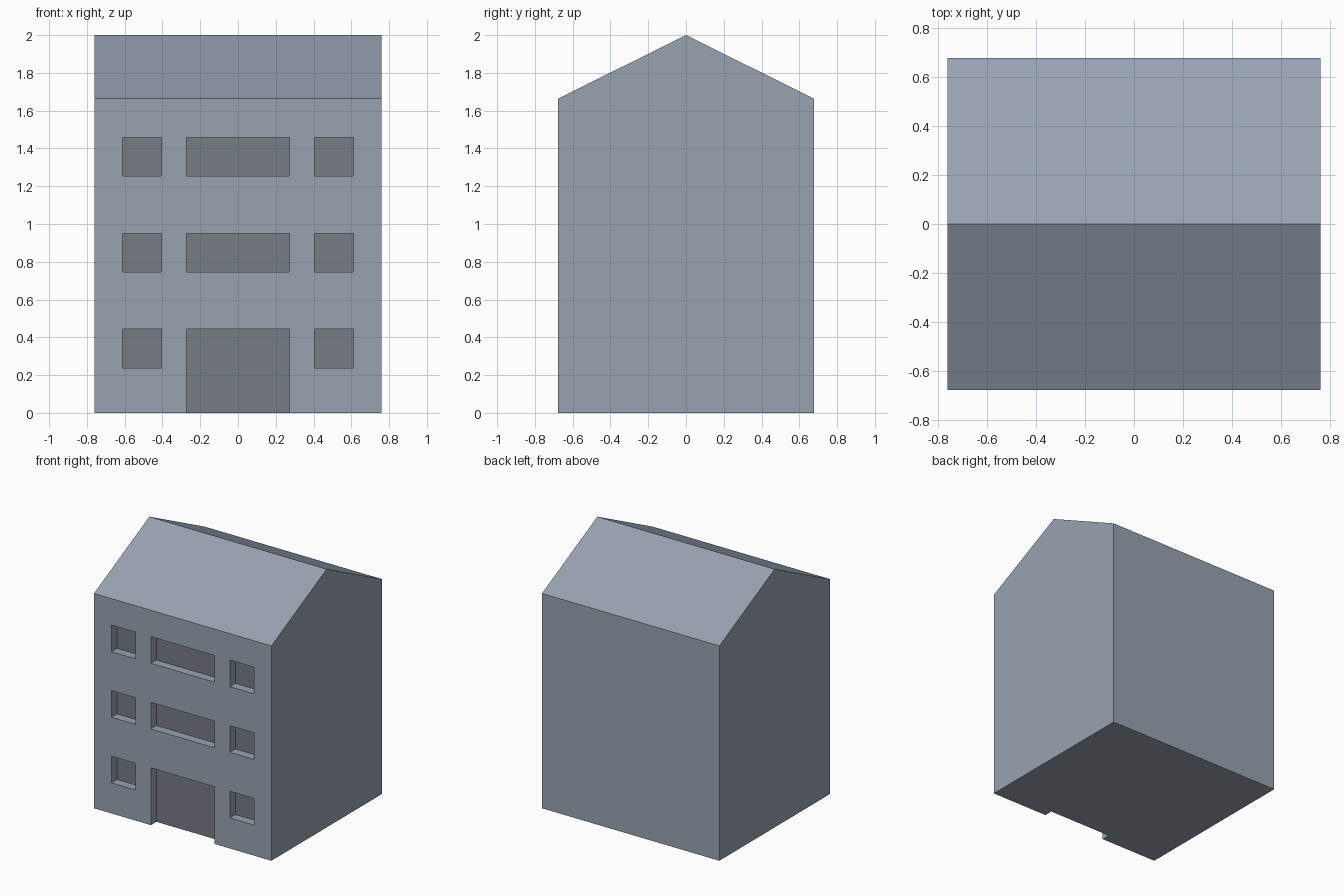
import bpy
import bmesh
from mathutils import Matrix, Vector

if "Cube" in bpy.data.objects:
    bpy.data.objects.remove(bpy.data.objects["Cube"])

HX, HY = 0.76, 0.677        # half width, half depth
EAVE, RIDGE = 1.664, 2.0    # heights
RECESS = 0.067              # depth of the openings
WALL, ROOF, PANE = range(3)  # material slots


def make_material(name, colour):
    mat = bpy.data.materials.new(name)
    mat.diffuse_color = (*colour, 1)
    mat.use_nodes = True
    mat.node_tree.nodes["Principled BSDF"].inputs["Base Color"].default_value = mat.diffuse_color
    return mat


materials = [
    make_material("wall_paint", (0.318, 0.367, 0.434)),
    make_material("roof_slate", (0.314, 0.361, 0.444)),
    make_material("dark_pane", (0.180, 0.205, 0.235)),
]


def make_object(name, bm):
    bmesh.ops.recalc_face_normals(bm, faces=bm.faces)
    mesh = bpy.data.meshes.new(name)
    bm.to_mesh(mesh)
    bm.free()
    for mat in materials:
        mesh.materials.append(mat)
    obj = bpy.data.objects.new(name, mesh)
    bpy.context.collection.objects.link(obj)
    return obj


def add_box(bm, x0, x1, y0, y1, z0, z1):
    size = Matrix.Diagonal((x1 - x0, y1 - y0, z1 - z0, 1))
    centre = Matrix.Translation(((x0 + x1) / 2, (y0 + y1) / 2, (z0 + z1) / 2))
    bmesh.ops.create_cube(bm, size=1, matrix=centre @ size)


# House body: gable profile extruded along x
bm = bmesh.new()
profile = [(-HY, 0), (HY, 0), (HY, EAVE), (0, RIDGE), (-HY, EAVE)]
gable = bm.faces.new([bm.verts.new((-HX, y, z)) for y, z in profile])
side = bmesh.ops.extrude_face_region(bm, geom=[gable], use_keep_orig=True)
moved = [v for v in side["geom"] if isinstance(v, bmesh.types.BMVert)]
bmesh.ops.translate(bm, verts=moved, vec=Vector((2 * HX, 0, 0)))
# Roof slopes are the only faces lying wholly above the eaves
for face in bm.faces:
    face.material_index = ROOF if min(v.co.z for v in face.verts) > 1 else WALL
house = make_object("house_body", bm)

# Openings: three floors of small side windows with a wide middle opening
bm = bmesh.new()
front, back = -HY - 0.1, -HY + RECESS
for floor, top in enumerate((0.443, 0.951, 1.459)):
    bottom = top - 0.206
    for x0, x1 in ((-0.611, -0.404), (0.404, 0.611)):
        add_box(bm, x0, x1, front, back, bottom, top)
    # The ground floor opening is the doorway, reaching the ground
    add_box(bm, -0.272, 0.272, front, back, bottom if floor else -0.1, top)
# Dark panes at the back of every opening
for face in bm.faces:
    is_back = face.calc_center_median().y > back - 0.001
    face.material_index = PANE if is_back else WALL
cutter = make_object("openings_cutter", bm)
cutter.hide_render = True
cutter.hide_set(True)

# Carve the openings into the front wall
cut = house.modifiers.new("openings", "BOOLEAN")
cut.operation = "DIFFERENCE"
cut.solver = "EXACT"
cut.material_mode = "INDEX"
cut.object = cutter
